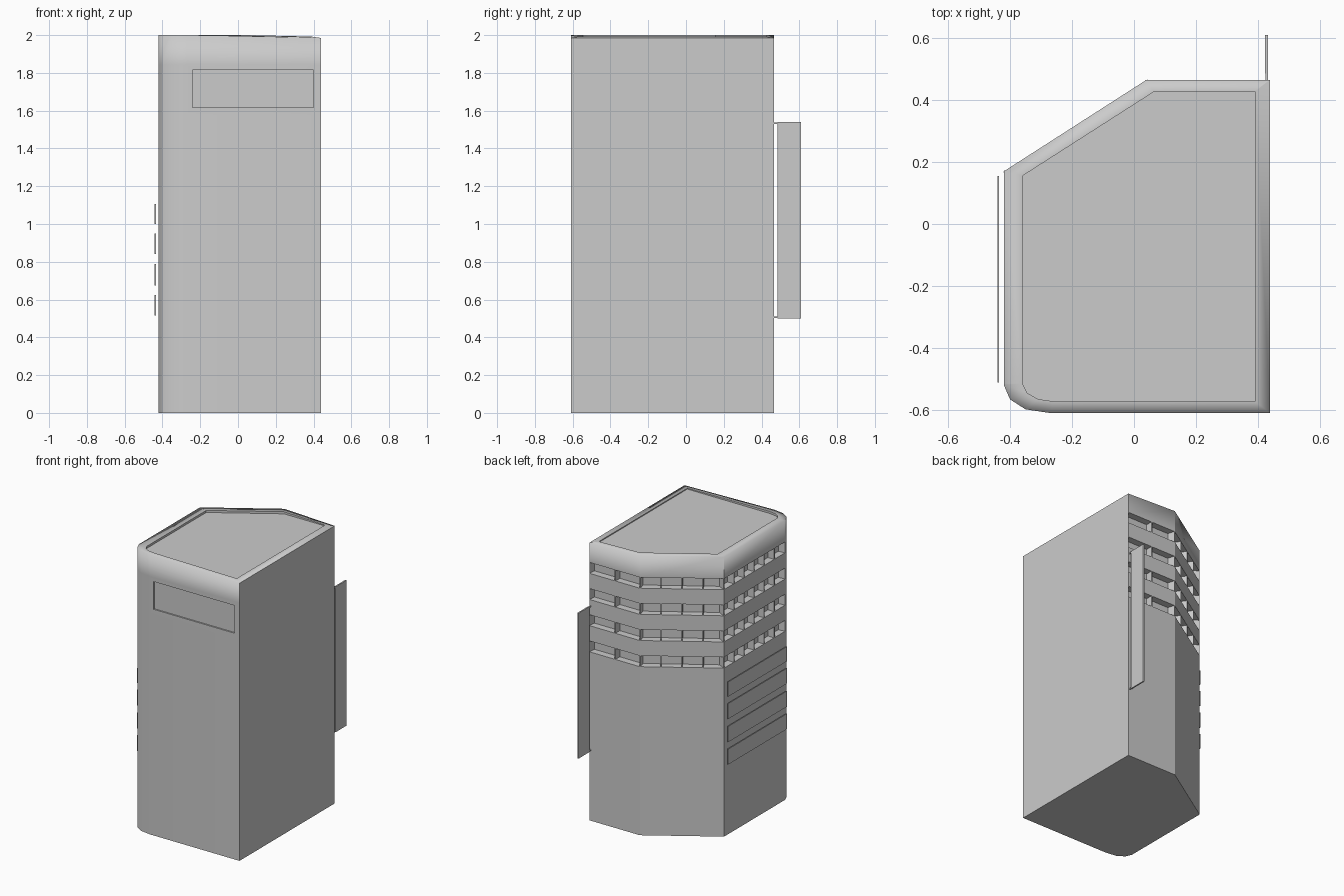
import bpy, bmesh, math
from mathutils import Vector, Matrix

if "Cube" in bpy.data.objects:
    bpy.data.objects.remove(bpy.data.objects["Cube"])

DEPTH = 0.05                                   # window recess
ROWS = [(1.205 + 0.187 * i, 1.283 + 0.187 * i) for i in range(4)]

# footprint, counter-clockwise from the front right corner
OUT = [Vector(p) for p in [(0.439, -0.61), (0.439, 0.465), (0.433, 0.465), (0.04, 0.465),
       (-0.42, 0.17), (-0.42, -0.514), (-0.42, -0.52), (-0.4, -0.566),
       (-0.35, -0.598), (-0.27, -0.61)]]
RIM = [Vector(p) for p in [(0.39, -0.572), (0.39, 0.427), (0.39, 0.427), (0.065, 0.427),
       (-0.36, 0.155), (-0.36, -0.515), (-0.36, -0.515), (-0.345, -0.545),
       (-0.31, -0.565), (-0.26, -0.572)]]


def offset_path(pts, d):
    """Move an open path inwards with mitred corners."""
    dirs = [(b - a).normalized() for a, b in zip(pts, pts[1:])]
    nrm = [Vector((-u.y, u.x)) for u in dirs]
    res = []
    for i, p in enumerate(pts):
        a, b = nrm[max(i - 1, 0)], nrm[min(i, len(nrm) - 1)]
        res.append(p + (a + b) * d / (1 + a.dot(b)))
    return res


INNER = OUT[:2] + offset_path(OUT[2:6], DEPTH) + OUT[6:]


def to_object(bm, name):
    bmesh.ops.recalc_face_normals(bm, faces=bm.faces)
    me = bpy.data.meshes.new(name)
    bm.to_mesh(me)
    bm.free()
    ob = bpy.data.objects.new(name, me)
    bpy.context.collection.objects.link(ob)
    return ob


def add_box(bm, lo, hi):
    lo, hi = Vector(lo), Vector(hi)
    m = Matrix.Translation((lo + hi) / 2) @ Matrix.Diagonal((*(hi - lo), 1))
    return bmesh.ops.create_cube(bm, size=1, matrix=m)


def panel(name, lo, hi, border):
    """Thin upright sign panel with a shallow framed face on both sides."""
    bm = bmesh.new()
    add_box(bm, lo, hi)
    bm.normal_update()
    for f in [f for f in bm.faces if abs(f.normal.x) > 0.9]:
        bmesh.ops.inset_region(bm, faces=[f], thickness=border)
        bmesh.ops.translate(bm, verts=f.verts, vec=-f.normal * 0.001)
    return to_object(bm, name)


# tower body: stacked rings, stepping inwards at each window row
rings = [[(*p, 0) for p in OUT]]
for z0, z1 in ROWS:
    for pts, z in ((OUT, z0), (INNER, z0), (INNER, z1), (OUT, z1)):
        rings.append([(*p, z) for p in pts])
# roof edge, lower along the right wall, then the sunken roof
rings.append([(*p, 1.985 if p.x > 0.43 else 2.0) for p in OUT])
rings.append([(*p, 1.992 if p.x > 0.38 else 2.0) for p in RIM])
rings.append([(*p, 1.985) for p in RIM])
bm = bmesh.new()
loops = [[bm.verts.new(c) for c in r] for r in rings]
n = len(OUT)
for a, b in zip(loops, loops[1:]):
    for i in range(n):
        j = (i + 1) % n
        if any((p.co - q.co).length > 1e-5 for p, q in ((a[i], b[i]), (a[j], b[j]))):
            bm.faces.new((a[i], a[j], b[j], b[i]))
bm.faces.new(loops[0][::-1])
bm.faces.new(loops[-1])
bmesh.ops.remove_doubles(bm, verts=bm.verts, dist=1e-4)
body = to_object(bm, "tower_body")

# shallow sign recess in the front wall
bm = bmesh.new()
add_box(bm, (-0.24, -0.7, 1.617), (0.4, -0.6, 1.815))
cutter = to_object(bm, "sign_recess_cutter")
cutter.hide_render = True
mod = body.modifiers.new("recess", "BOOLEAN")
mod.operation = "DIFFERENCE"
mod.solver = "EXACT"
mod.object = cutter
bpy.context.view_layer.objects.active = body
body.select_set(True)
bpy.ops.object.modifier_apply(modifier=mod.name)
bpy.data.objects.remove(cutter)
bpy.ops.object.shade_smooth_by_angle(angle=math.radians(30))

# soft shading over the roof edge, except along the right wall
bm = bmesh.new()
bm.from_mesh(body.data)
for e in bm.edges:
    a, b = (v.co for v in e.verts)
    if a.z > 1.98 and b.z > 1.98 and min(a.x, b.x) < 0.38:
        on_outline = all(min((c.xy - p).length for p in OUT) < 0.001 for c in (a, b))
        if on_outline:
            e.smooth = True
bm.to_mesh(body.data)
bm.free()

# window dividers: thin fins from the recess out to the wall face
bm = bmesh.new()
for seg, count in ((2, 2), (3, 4), (4, 6)):
    for k in range(count):
        if seg == 2 and k == 0:
            continue
        t = k / count
        o = OUT[seg].lerp(OUT[seg + 1], t)
        u = (OUT[seg + 1] - OUT[seg]).normalized()
        inward = INNER[seg] - OUT[seg] if k == 0 else Vector((-u.y, u.x)) * DEPTH
        rot = Matrix.Rotation(math.atan2(inward.y, inward.x), 4, "Z")
        c = o + inward / 2
        for z0, z1 in ROWS:
            m = (Matrix.Translation((c.x, c.y, (z0 + z1) / 2)) @ rot
                 @ Matrix.Diagonal((inward.length, 0.007, z1 - z0, 1)))
            bmesh.ops.create_cube(bm, size=1, matrix=m)
to_object(bm, "window_dividers")

# four long panels on the left wall
for i, (z0, z1) in enumerate([(0.515, 0.625), (0.675, 0.787), (0.84, 0.95), (1.0, 1.105)]):
    panel(f"side_panel_{i + 1}", (-0.441, -0.512, z0), (-0.435, 0.155, z1), 0.006)

# upright blade sign at the back with two brackets
panel("blade_sign", (0.423, 0.485, 0.5), (0.433, 0.61, 1.54), 0.005)
bm = bmesh.new()
for z in (0.502, 1.53):
    add_box(bm, (0.424, 0.46, z), (0.432, 0.487, z + 0.008))
to_object(bm, "blade_brackets")
